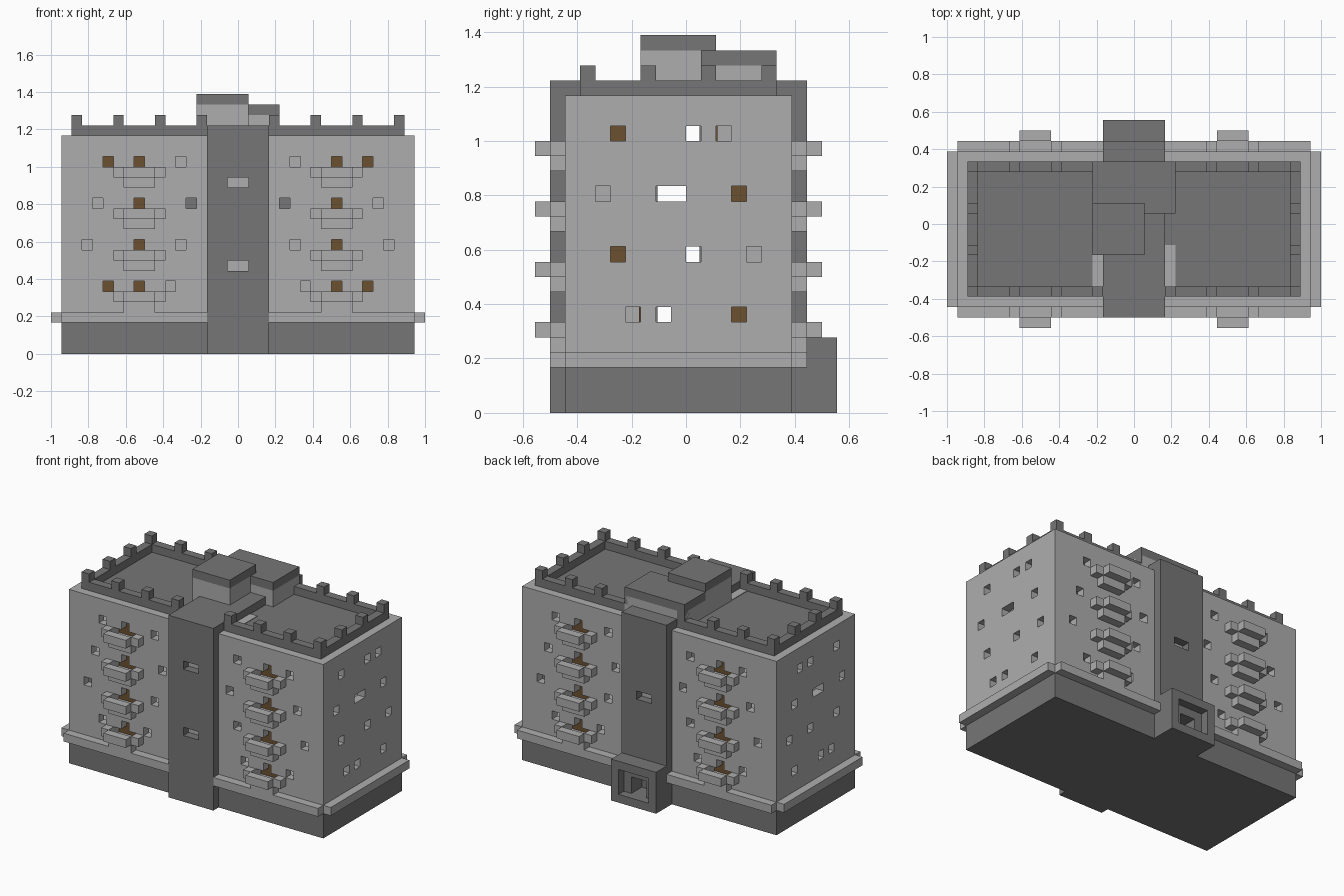
import bpy, bmesh
from mathutils import Vector

if "Cube" in bpy.data.objects:
    bpy.data.objects.remove(bpy.data.objects["Cube"])

U = 2 / 36  # building block size; all sizes below are in blocks


def material(name, rgb):
    m = bpy.data.materials.new(name)
    m.use_nodes = True
    m.diffuse_color = (*rgb, 1)
    m.node_tree.nodes["Principled BSDF"].inputs["Base Color"].default_value = (*rgb, 1)
    return m


LIGHT = material("light concrete", (0.42, 0.42, 0.42))
DARK = material("dark concrete", (0.18, 0.18, 0.18))
WOOD = material("brown wood", (0.147, 0.08, 0.03))


def box(x0, x1, y0, y1, z0, z1):
    return (Vector((x0, y0, z0)), Vector((x1, y1, z1)))


def flip_x(b):
    return box(-b[1].x, -b[0].x, b[0].y, b[1].y, b[0].z, b[1].z)


def flip_y(b):
    # the walls are mirrored about the middle of the corridor
    return box(b[0].x, b[1].x, -1 - b[1].y, -1 - b[0].y, b[0].z, b[1].z)


def both_x(bs):
    return bs + [flip_x(b) for b in bs]


def four(bs):
    return both_x(bs + [flip_y(b) for b in bs])


def build(name, boxes, mat):
    bm = bmesh.new()
    for lo, hi in boxes:
        verts = bmesh.ops.create_cube(bm, size=1)["verts"]
        for v in verts:
            v.co = ((lo + hi) / 2 + v.co * (hi - lo)) * U
    mesh = bpy.data.meshes.new(name)
    bm.to_mesh(mesh)
    bm.free()
    mesh.materials.append(mat)
    ob = bpy.data.objects.new(name, mesh)
    bpy.context.scene.collection.objects.link(ob)
    return ob


def carve(ob, boxes):
    cutter = build(ob.name + "_cutter", boxes, ob.data.materials[0])
    cutter.hide_render = True
    mod = ob.modifiers.new("openings", "BOOLEAN")
    mod.operation = "DIFFERENCE"
    mod.solver = "EXACT"
    mod.use_self = True
    mod.object = cutter
    bpy.context.view_layer.update()
    graph = bpy.context.evaluated_depsgraph_get()
    mesh = bpy.data.meshes.new_from_object(ob.evaluated_get(graph))
    ob.modifiers.clear()
    ob.data = mesh
    bpy.data.objects.remove(cutter)


# Per storey: floor height, outer window, inner window, side windows (start, end)
STOREYS = [
    (17, 12, 5, [(-5, -4), (0, 1), (2, 3)]),
    (13, 13, 4, [(-6, -5), (-2, 0), (3, 4)]),
    (9, 14, 5, [(-5, -4), (0, 1), (4, 5)]),
    (5, 12, 6, [(-4, -3), (-2, -1), (3, 4)]),
]

holes, balconies, doors, corridor, shades = [], [], [], [], []
for i, (z, outer, inner, sides) in enumerate(STOREYS):
    # rooms and corridor inside
    holes += four([box(4, 16, -7, -3, z, z + 3)])
    holes.append(box(-16, 16, -2, 1, z, z + 3))
    corridor.append(box(-4, 4, -1.9, 0.9, z + 0.1, z + 2.9))
    # windows and stepped balcony openings
    for x in (outer, inner):
        holes += four([box(x, x + 1, -8.5, -6.5, z + 1, z + 2)])
    holes += four([box(8, 11, -8.5, -6.5, z, z + 1),
                   box(9, 10, -8.4, -6.4, z + 0.5, z + 2)])
    for y0, y1 in sides:
        holes += both_x([box(15.5, 17.5, y0, y1, z + 1, z + 2)])
    # balcony floor, front rail and side rails
    balconies += four([box(8, 11, -9, -8, z - 1, z),
                       box(8, 11, -10, -9, z, z + 1),
                       box(7, 8, -9, -8, z, z + 1),
                       box(11, 12, -9, -8, z, z + 1)])
    # balcony doors and doors inside the rooms
    doors += four([box(7.9, 11.1, -6.98, -6.85, z, z + 2.1)])
    if outer == 12:
        doors += four([box(12, 13, -3.1, -3, z, z + 2)])
    if inner == 4:
        shades += four([box(4, 5, -3.1, -3, z, z + 2)])
    y = -5 if i % 2 == 0 else 3
    doors += both_x([box(4, 4.1, y, y + 1, z, z + 2)])

# Main body
walls = build("walls", [box(-17, 17, -8, 7, 3, 21)], LIGHT)
carve(walls, holes)
build("balconies", balconies, LIGHT)
build("wooden_doors", doors, WOOD)
build("dark_inner_doors", shades, DARK)
build("base", [box(-17, 17, -8, 7, 0, 3)], DARK)
build("base_ledge", four([box(3, 17, -9, -8, 3, 4)])
      + both_x([box(17, 18, -8, 7, 3, 4)]), LIGHT)

# Central stair tower
tower = build("stair_tower", [box(-3, 3, -9, 8, 0, 22)], DARK)
carve(tower, corridor
      + [box(-1, 1, -9.5, -7, z, z + 1) for z in (8, 16)]
      + [box(-1, 1, 6, 8.5, 12, 13), box(-1, 1, 6, 8.5, 1, 3)])

# Entrance porch at the back
porch = build("entrance_porch", [box(-3, 3, 8, 10, 0, 5)], DARK)
carve(porch, [box(-2, 2, 9, 10.5, 1, 4), box(-1, 1, 7.5, 9.5, 1, 3)])

# Roof, parapet and battlements
build("roof_deck", [box(-16, 16, -7, 6, 20.95, 21.05)], DARK)
build("roof_light_strips", [box(3, 4, -6, -2, 21, 21.12),
                            box(-4, -3, -6, -3, 21, 21.12)], LIGHT)
build("parapet", four([box(3, 16, -7, -6, 21, 22)])
      + both_x([box(15, 16, -6, 5, 21, 22)]), DARK)
build("battlements",
      four([box(x, x + 1, -7, -6, 22, 23) for x in (3, 7, 11, 15)])
      + both_x([box(15, 16, y, y + 1, 22, 23) for y in (-3, 1)]), DARK)

# Roof housings with dark caps
build("tall_housing_walls", [box(-4, 1, -3, 2, 21, 24)], LIGHT)
build("tall_housing_cap", [box(-4, 1, -3, 2, 24, 25)], DARK)
build("low_housing_walls", [box(-4, 4, 1, 6, 21, 23)], LIGHT)
build("low_housing_cap", [box(-4, 4, 1, 6, 23, 24)], DARK)
